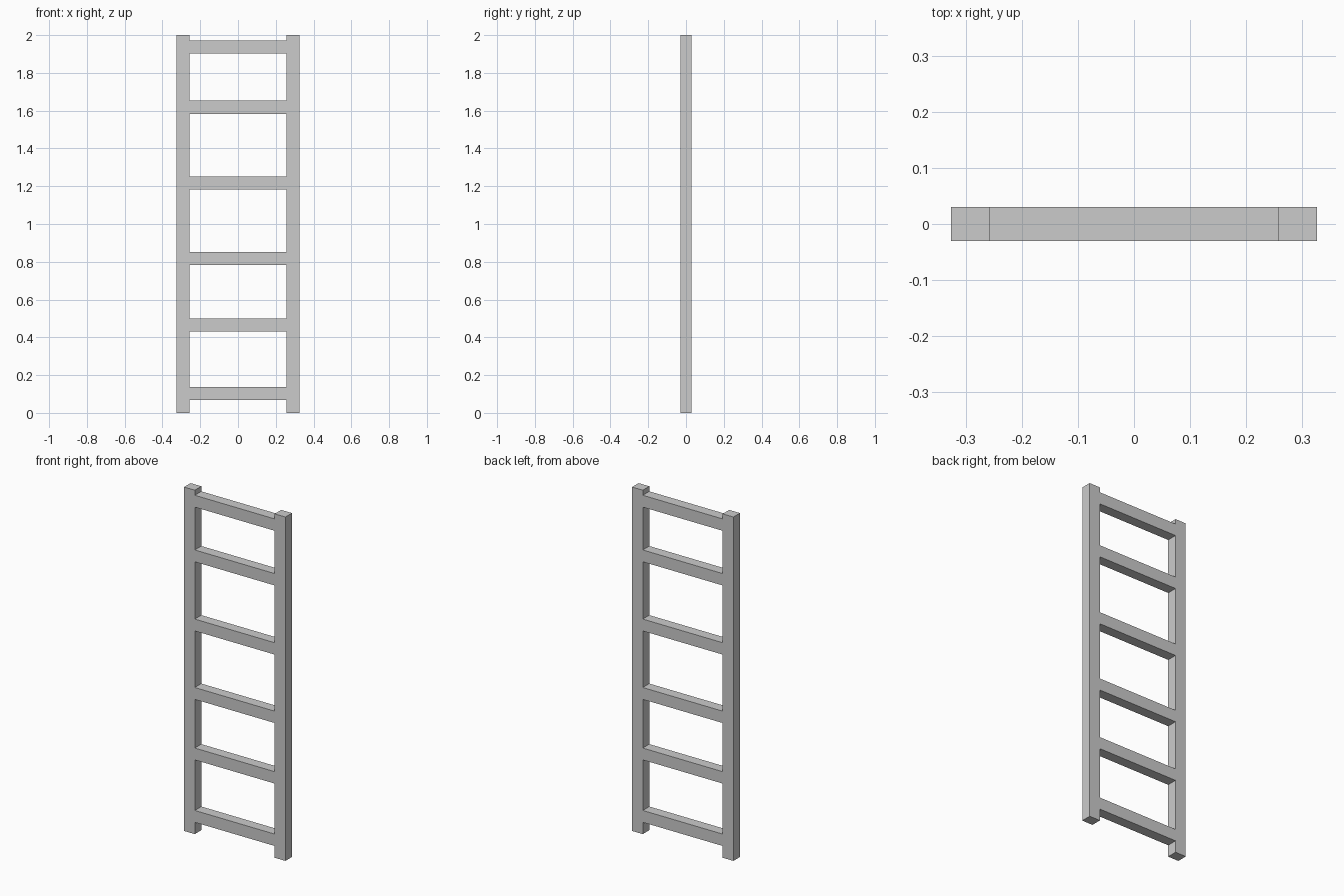
import bpy, bmesh

if "Cube" in bpy.data.objects:
    bpy.data.objects.remove(bpy.data.objects["Cube"])

HALF_W, INNER, HALF_D, HEIGHT = 0.326, 0.257, 0.03, 2.0
RUNG_HALF = 0.0345
RUNG_CENTRES = [0.103, 0.466, 0.818, 1.216, 1.618, 1.936]

# Cut lines of the flat ladder profile
xs = [-HALF_W, -INNER, INNER, HALF_W]
zs = [0.0]
for c in RUNG_CENTRES:
    zs += [c - RUNG_HALF, c + RUNG_HALF]
zs.append(HEIGHT)

bm = bmesh.new()
grid = [[bm.verts.new((x, -HALF_D, z)) for x in xs] for z in zs]

# Fill both rails full height, and the middle column only at the rungs
for row in range(len(zs) - 1):
    for col in range(3):
        if col != 1 or row % 2 == 1:
            a, b = grid[row], grid[row + 1]
            bm.faces.new((a[col], a[col + 1], b[col + 1], b[col]))

# Thicken the profile into one solid frame with flush joints
ext = bmesh.ops.extrude_face_region(bm, geom=bm.faces[:], use_keep_orig=True)
moved = [g for g in ext["geom"] if isinstance(g, bmesh.types.BMVert)]
bmesh.ops.translate(bm, verts=moved, vec=(0, 2 * HALF_D, 0))
bmesh.ops.recalc_face_normals(bm, faces=bm.faces[:])

mesh = bpy.data.meshes.new("ladder_frame")
bm.to_mesh(mesh)
bm.free()
ladder = bpy.data.objects.new("ladder_frame", mesh)
bpy.context.collection.objects.link(ladder)
